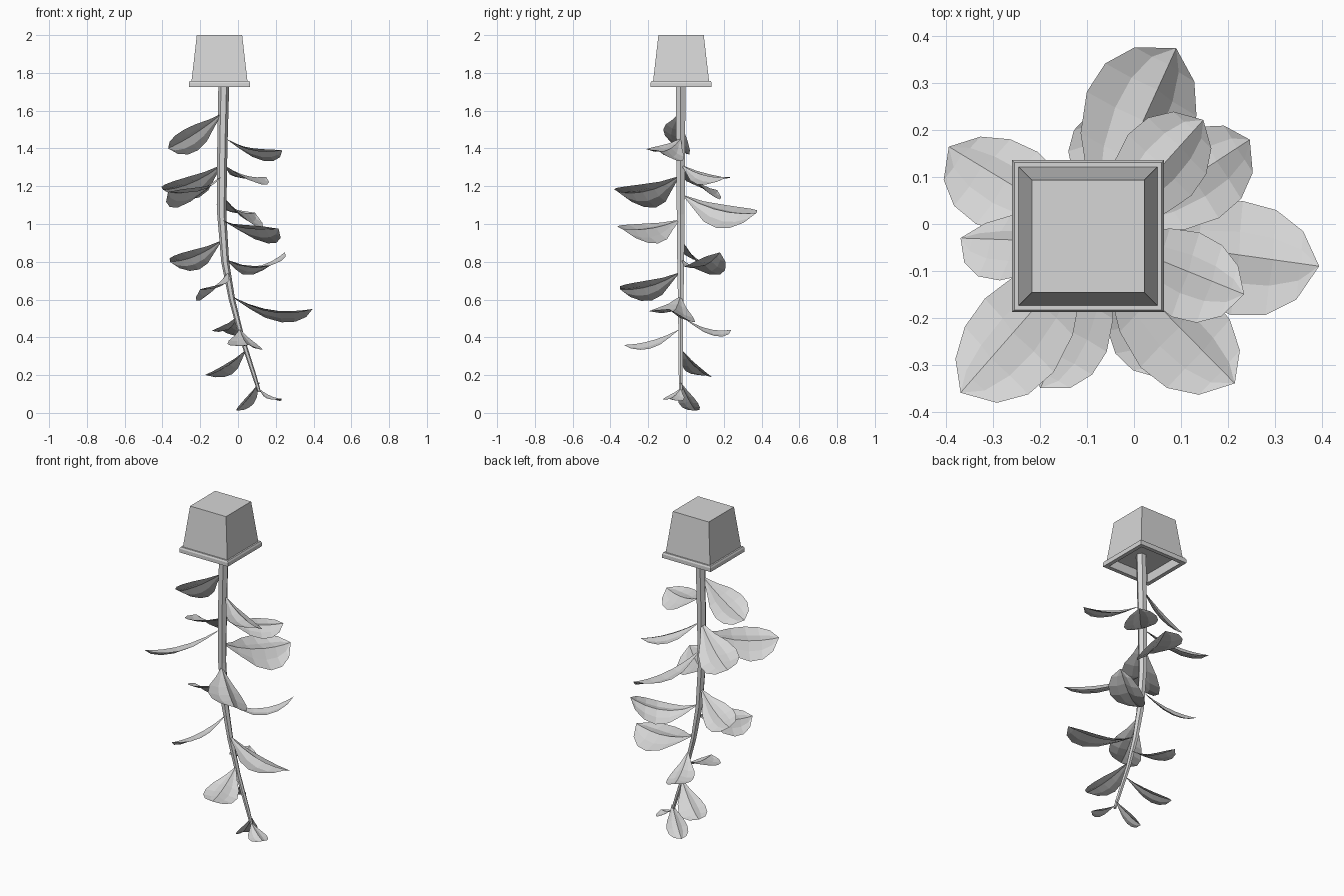
import bpy, bmesh, math
from mathutils import Vector

if "Cube" in bpy.data.objects:
    bpy.data.objects.remove(bpy.data.objects["Cube"])

grey = bpy.data.materials.new("plain grey")
grey.diffuse_color = (0.67, 0.67, 0.67, 1)
grey.use_nodes = True
grey.node_tree.nodes["Principled BSDF"].inputs["Base Color"].default_value = grey.diffuse_color


def finish(name, bm, recalc=True):
    if recalc:
        bmesh.ops.recalc_face_normals(bm, faces=bm.faces)
    mesh = bpy.data.meshes.new(name)
    bm.to_mesh(mesh)
    bm.free()
    mesh.materials.append(grey)
    obj = bpy.data.objects.new(name, mesh)
    bpy.context.collection.objects.link(obj)
    return obj


def loft(name, rings):
    """Skin a stack of closed rings and cap both ends."""
    bm = bmesh.new()
    loops = [[bm.verts.new(p) for p in ring] for ring in rings]
    n = len(loops[0])
    for a, b in zip(loops, loops[1:]):
        for i in range(n):
            bm.faces.new((a[i], a[(i + 1) % n], b[(i + 1) % n], b[i]))
    bm.faces.new(loops[0])
    bm.faces.new(loops[-1])
    return finish(name, bm)


def ring(x, y, z, r, sides, turn):
    return [(x + r * math.cos(turn + i * math.tau / sides),
             y + r * math.sin(turn + i * math.tau / sides), z)
            for i in range(sides)]


# Upturned square pot: closed top, rim, recessed soil underneath
pot_profile = [(0.12, 2.0), (0.148, 1.757), (0.157, 1.757), (0.162, 1.747),
               (0.162, 1.725), (0.138, 1.725), (0.133, 1.775)]
loft("pot", [ring(-0.098, -0.026, z, h * math.sqrt(2), 4, math.pi / 4)
             for h, z in pot_profile])

# Tapering stem that bends sideways toward its lower end
stem_path = [(-0.074, 1.79, 0.029), (-0.083, 1.4, 0.027), (-0.086, 1.05, 0.024),
             (-0.068, 0.8, 0.021), (-0.032, 0.6, 0.017), (0.02, 0.4, 0.014),
             (0.085, 0.2, 0.012), (0.113, 0.11, 0.009)]
loft("stem", [ring(x, -0.028, z, r, 6, 0) for x, z, r in stem_path])

# Leaf outline (position along the leaf, share of half width)
OUTLINE = [(0, 0.04), (0.2, 0.4), (0.4, 0.82), (0.6, 1.0), (0.77, 0.92), (0.91, 0.6)]


def leaf(name, base, tip, roll, width, sag):
    """Leaf with a raised midrib; positive roll lowers its right side."""
    base, tip = Vector(base), Vector(tip)
    d = tip - base
    size = d.length
    right = d.cross(Vector((0, 0, 1))).normalized()
    up = right.cross(d).normalized()
    a = math.radians(roll)
    right, up = (right * math.cos(a) - up * math.sin(a),
                 up * math.cos(a) + right * math.sin(a))
    half = width * size / 2
    bm = bmesh.new()
    rows = []
    for t, w in OUTLINE:
        mid = base + d * t - Vector((0, 0, 4 * t * (1 - t) * sag * size))
        row = []
        for s, drop in ((-1, 0.24), (-0.45, 0.2), (0, 0), (0.45, 0.2), (1, 0.24)):
            row.append(bm.verts.new(mid + right * (s * w * half) - up * (drop * w * half)))
        rows.append(row)
    for p, q in zip(rows, rows[1:]):
        for i in range(4):
            bm.faces.new((p[i], p[i + 1], q[i + 1], q[i]))
    end = bm.verts.new(tip)
    for i in range(4):
        bm.faces.new((rows[-1][i], rows[-1][i + 1], end))
    finish(name, bm, recalc=False)


# Leaves from top to bottom: base, tip, roll, width to length, sag
LEAVES = [
    ((-0.09, -0.04, 1.58), (-0.37, -0.03, 1.40), 42, 0.58, 0.04),
    ((-0.06, -0.03, 1.45), (0.235, -0.15, 1.39), -20, 0.62, 0.08),
    ((-0.09, -0.02, 1.31), (-0.395, 0.165, 1.18), 25, 0.58, 0.07),
    ((-0.07, -0.02, 1.31), (0.148, 0.222, 1.25), 12, 0.58, 0.07),
    ((-0.09, -0.04, 1.25), (-0.37, -0.36, 1.17), 28, 0.56, 0.08),
    ((-0.085, -0.01, 1.15), (0.09, 0.375, 1.06), 25, 0.62, 0.08),
    ((-0.08, -0.04, 1.02), (0.215, -0.34, 0.975), -25, 0.56, 0.05),
    ((-0.09, -0.02, 0.91), (-0.36, 0.10, 0.80), 32, 0.56, 0.08),
    ((-0.06, -0.02, 0.81), (0.247, 0.18, 0.85), -15, 0.55, 0.15),
    ((-0.055, -0.04, 0.74), (-0.20, -0.35, 0.655), 30, 0.55, 0.08),
    ((-0.03, -0.03, 0.615), (0.395, -0.09, 0.55), -14, 0.58, 0.09),
    ((0.0, -0.02, 0.51), (-0.09, 0.24, 0.44), 12, 0.56, 0.1),
    ((0.01, -0.04, 0.44), (0.06, -0.33, 0.36), -8, 0.62, 0.06),
    ((0.04, -0.02, 0.33), (-0.17, 0.12, 0.20), 8, 0.55, 0.08),
    ((0.112, -0.028, 0.16), (-0.005, 0.05, 0.012), 0, 0.6, 0.05),
    ((0.11, -0.028, 0.13), (0.23, -0.09, 0.075), -5, 0.8, 0.08),
]
for i, spec in enumerate(LEAVES):
    leaf(f"leaf_{i + 1:02d}", *spec)
